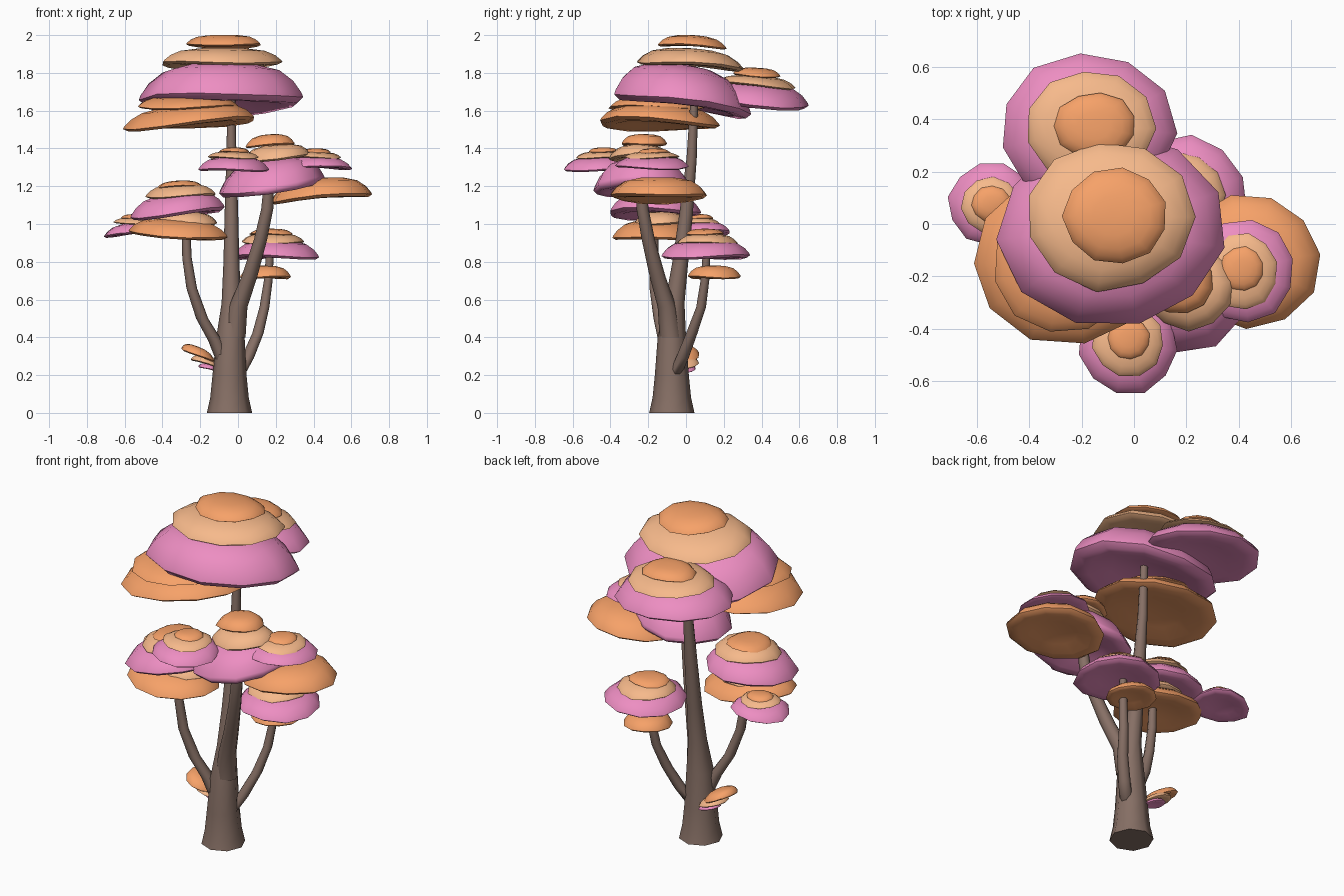
import bpy, bmesh, math, random

if "Cube" in bpy.data.objects:
    bpy.data.objects.remove(bpy.data.objects["Cube"])

random.seed(4)

def material(name, rgb):
    m = bpy.data.materials.new(name)
    m.diffuse_color = (*rgb, 1)
    m.use_nodes = True
    m.node_tree.nodes["Principled BSDF"].inputs["Base Color"].default_value = m.diffuse_color
    return m

ORANGE = material("orange_leaf", (0.93, 0.36, 0.14))
PINK = material("pink_leaf", (0.85, 0.27, 0.54))
TAN = material("tan_leaf", (0.93, 0.49, 0.26))
BARK = material("bark", (0.24, 0.16, 0.13))

def loft(name, rings, mat, angle):
    """Skin a list of vertex rings and close both ends."""
    bm = bmesh.new()
    rows = [[bm.verts.new(p) for p in ring] for ring in rings]
    n = len(rows[0])
    for a, b in zip(rows, rows[1:]):
        for i in range(n):
            j = (i + 1) % n
            bm.faces.new((a[i], a[j], b[j], b[i]))
    bm.faces.new(rows[0][::-1])
    bm.faces.new(rows[-1])
    bmesh.ops.recalc_face_normals(bm, faces=bm.faces)
    me = bpy.data.meshes.new(name)
    bm.to_mesh(me)
    bm.free()
    ob = bpy.data.objects.new(name, me)
    bpy.context.collection.objects.link(ob)
    me.materials.append(mat)
    bpy.ops.object.select_all(action='DESELECT')
    ob.select_set(True)
    bpy.context.view_layer.objects.active = ob
    bpy.ops.object.shade_smooth_by_angle(angle=math.radians(angle))

def tube(name, pts, n=8):
    """Bark tube through (x, y, z, radius) points."""
    rings = [[(x + r * math.cos(2 * math.pi * i / n), y + r * math.sin(2 * math.pi * i / n), z)
              for i in range(n)] for x, y, z, r in pts]
    loft(name, rings, BARK, 60)

# dimpled underside -> rim -> domed top, as (radius, height)
PROFILE = [(0.15, 0.10), (0.45, 0.02), (0.75, -0.13), (0.92, -0.14), (1.0, 0.0), (0.98, 0.12),
           (0.88, 0.45), (0.71, 0.76), (0.42, 0.95), (0.12, 1.0)]

def leaf(name, mat, x0, x1, y0, y1, z, h, sx=0.0, sy=0.0, n=11):
    """Domed leaf disc filling an x/y box, with rim height z, tilt and a gentle wave."""
    cx, cy, rx, ry = (x0 + x1) / 2, (y0 + y1) / 2, (x1 - x0) / 2, (y1 - y0) / 2
    ph = random.uniform(0, 6.28)
    wob = [random.uniform(0.97, 1.03) for _ in range(n)]
    angs = [2 * math.pi * i / n + ph for i in range(n)]

    def fit(vals):  # stretch the outline to fill -1..1
        lo, hi = min(vals), max(vals)
        return [2 * (v - lo) / (hi - lo) - 1 for v in vals]
    us = fit([w * math.cos(a) for w, a in zip(wob, angs)])
    vs = fit([w * math.sin(a) for w, a in zip(wob, angs)])
    rings = []
    for r, t in PROFILE:
        ring = []
        for a, u, v in zip(angs, us, vs):
            dx, dy = rx * r * u, ry * r * v
            wave = 0.02 * (rx + ry) * r * r * math.cos(2 * a + ph)
            ring.append((cx + dx, cy + dy, z + t * h + sx * dx + sy * dy + wave))
        rings.append(ring)
    loft(name, rings, mat, 60)

# trunk and branches
tube("trunk", [(-.045, -.075, 0, .12), (-.045, -.075, .08, .102), (-.045, -.075, .2, .09),
               (-.04, -.075, .4, .075), (-.035, -.06, .58, .052), (-.035, -.03, .8, .042),
               (-.035, 0, 1.05, .036), (-.035, .03, 1.35, .027), (-.035, .045, 1.68, .02)])
tube("left_branch", [(-.07, -.09, .26, .04), (-.12, -.11, .38, .037), (-.19, -.14, .5, .032),
                     (-.245, -.165, .66, .028), (-.27, -.17, .82, .025), (-.275, -.17, .98, .022)])
tube("right_branch", [(-.02, -.08, .4, .06), (0, -.1, .56, .05), (.06, -.15, .72, .042),
                      (.12, -.2, .92, .035), (.155, -.23, 1.08, .032), (.165, -.24, 1.24, .026)])
tube("back_branch", [(0, -.06, .2, .035), (.05, -.02, .29, .034), (.105, .03, .42, .03),
                     (.14, .08, .56, .026), (.16, .1, .7, .023), (.17, .11, .86, .02)])

# top canopy
leaf("top_lower_leaf", ORANGE, -.61, .085, -.455, .18, 1.53, .1, .08, -.03)
leaf("top_second_leaf", ORANGE, -.53, 0, -.41, .1, 1.62, .06)
leaf("top_main_leaf", PINK, -.525, .345, -.38, .345, 1.645, .2, .02, -.15)
leaf("top_tan_leaf", TAN, -.4, .235, -.26, .31, 1.845, .085, .01, -.07)
leaf("top_cap", ORANGE, -.275, .12, -.15, .215, 1.945, .055, 0, -.05)

# rear upper canopy
leaf("rear_main_leaf", PINK, -.5, .165, .08, .65, 1.635, .115, 0, -.06)
leaf("rear_tan_leaf", TAN, -.405, .085, .15, .58, 1.735, .052, 0, -.06)
leaf("rear_cap", ORANGE, -.305, 0, .25, .5, 1.785, .042, 0, -.05)

# left canopy
leaf("left_lower_leaf", ORANGE, -.58, -.055, -.39, .06, .938, .085, -.06)
leaf("left_inner_leaf", TAN, -.45, -.11, -.27, .0, 1.005, .06)
leaf("left_main_leaf", PINK, -.57, -.07, -.4, .08, 1.06, .105, .1)
leaf("left_tan_leaf", TAN, -.49, -.12, -.33, .02, 1.15, .06, .03)
leaf("left_cap", ORANGE, -.43, -.19, -.28, -.03, 1.2, .03, .04)

# small outer left canopy
leaf("outer_left_main_leaf", PINK, -.71, -.39, -.08, .23, .953, .055, .1)
leaf("outer_left_tan_leaf", TAN, -.66, -.43, -.04, .18, 1.005, .028)
leaf("outer_left_cap", ORANGE, -.62, -.47, .01, .145, 1.03, .022)

# right canopy
leaf("right_lower_leaf", ORANGE, .17, .71, -.4, .11, 1.145, .1, .08)
leaf("right_main_leaf", PINK, -.1, .46, -.49, .03, 1.19, .155, .14)
leaf("right_tan_leaf", TAN, .03, .385, -.41, -.08, 1.35, .07, .08)
leaf("right_cap", ORANGE, .04, .3, -.34, -.1, 1.42, .055, .06)

# small outer right canopy
leaf("outer_right_main_leaf", PINK, .22, .605, -.375, .015, 1.305, .055, -.04)
leaf("outer_right_tan_leaf", TAN, .28, .545, -.325, -.035, 1.352, .03)
leaf("outer_right_cap", ORANGE, .33, .49, -.255, -.085, 1.378, .022)

# small front canopy
leaf("front_main_leaf", PINK, -.21, .165, -.645, -.28, 1.293, .065, 0, .04)
leaf("front_tan_leaf", TAN, -.16, .11, -.58, -.31, 1.352, .032)
leaf("front_cap", ORANGE, -.1, .06, -.515, -.36, 1.383, .022)

# back right canopy
leaf("back_lower_leaf", ORANGE, .01, .28, .01, .29, .72, .06)
leaf("back_main_leaf", PINK, -.03, .43, -.13, .34, .83, .085)
leaf("back_tan_leaf", TAN, .02, .35, -.05, .275, .9, .05)
leaf("back_cap", ORANGE, .06, .29, 0, .2, .947, .028)

# small shelf leaves low on the trunk
leaf("shelf_top_leaf", ORANGE, -.3, -.12, -.13, .07, .305, .045, -.4)
leaf("shelf_middle_leaf", TAN, -.25, -.09, -.1, .07, .262, .035, -.3)
leaf("shelf_lower_leaf", PINK, -.21, -.09, -.07, .05, .232, .025, -.25)
